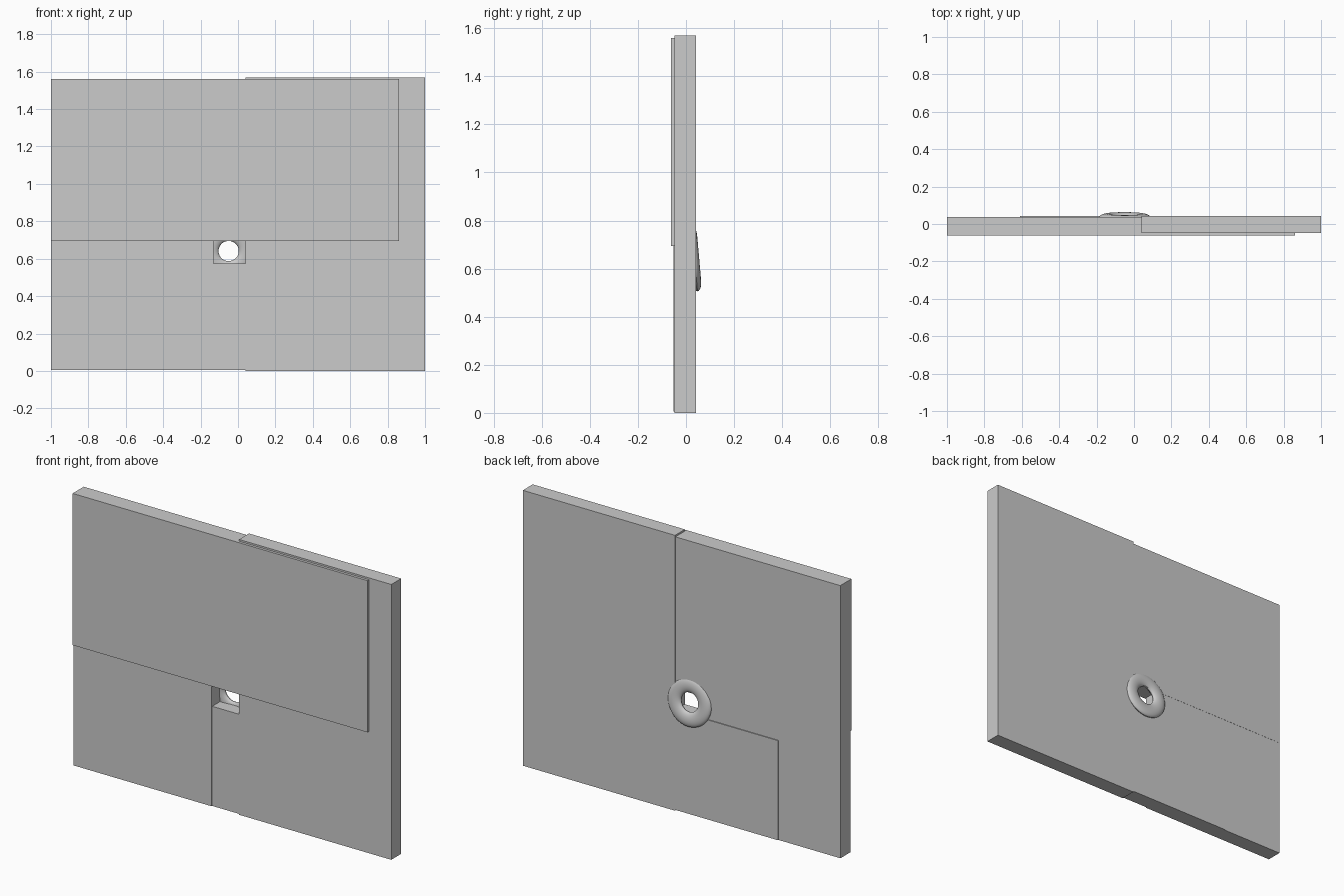
import bpy
import math

if "Cube" in bpy.data.objects:
    bpy.data.objects.remove(bpy.data.objects["Cube"])


def slab(name, x, y, z):
    """Box spanning the given (min, max) ranges."""
    bpy.ops.mesh.primitive_cube_add(
        size=1, location=[(r[0] + r[1]) / 2 for r in (x, y, z)])
    ob = bpy.context.object
    ob.name = name
    ob.scale = [r[1] - r[0] for r in (x, y, z)]
    bpy.ops.object.transform_apply(location=False, rotation=False, scale=True)
    return ob


# Four overlapping slabs arranged as a pinwheel around a small square opening
slab("upper_slab", (-1.0, 0.86), (-0.062, 0.038), (0.695, 1.56))
slab("right_slab", (0.04, 1.0), (-0.047, 0.042), (0.0, 1.57))
slab("left_slab", (-1.0, -0.13), (-0.052, 0.037), (0.005, 1.44))
slab("lower_slab", (-0.61, 0.40), (-0.0468, 0.0418), (0.005, 0.573))

# Flattened, slightly tilted ring around the opening at the back
bpy.ops.mesh.primitive_torus_add(
    major_radius=0.095, minor_radius=0.041,
    major_segments=64, minor_segments=24,
    location=(-0.05, 0.036, 0.641))
ring = bpy.context.object
ring.name = "grommet_ring"
ring.scale = (1, 1, 0.46)
ring.rotation_euler = (math.radians(90 + 5), 0, 0)
bpy.ops.object.transform_apply(location=False, rotation=True, scale=True)
bpy.ops.object.shade_smooth_by_angle()
